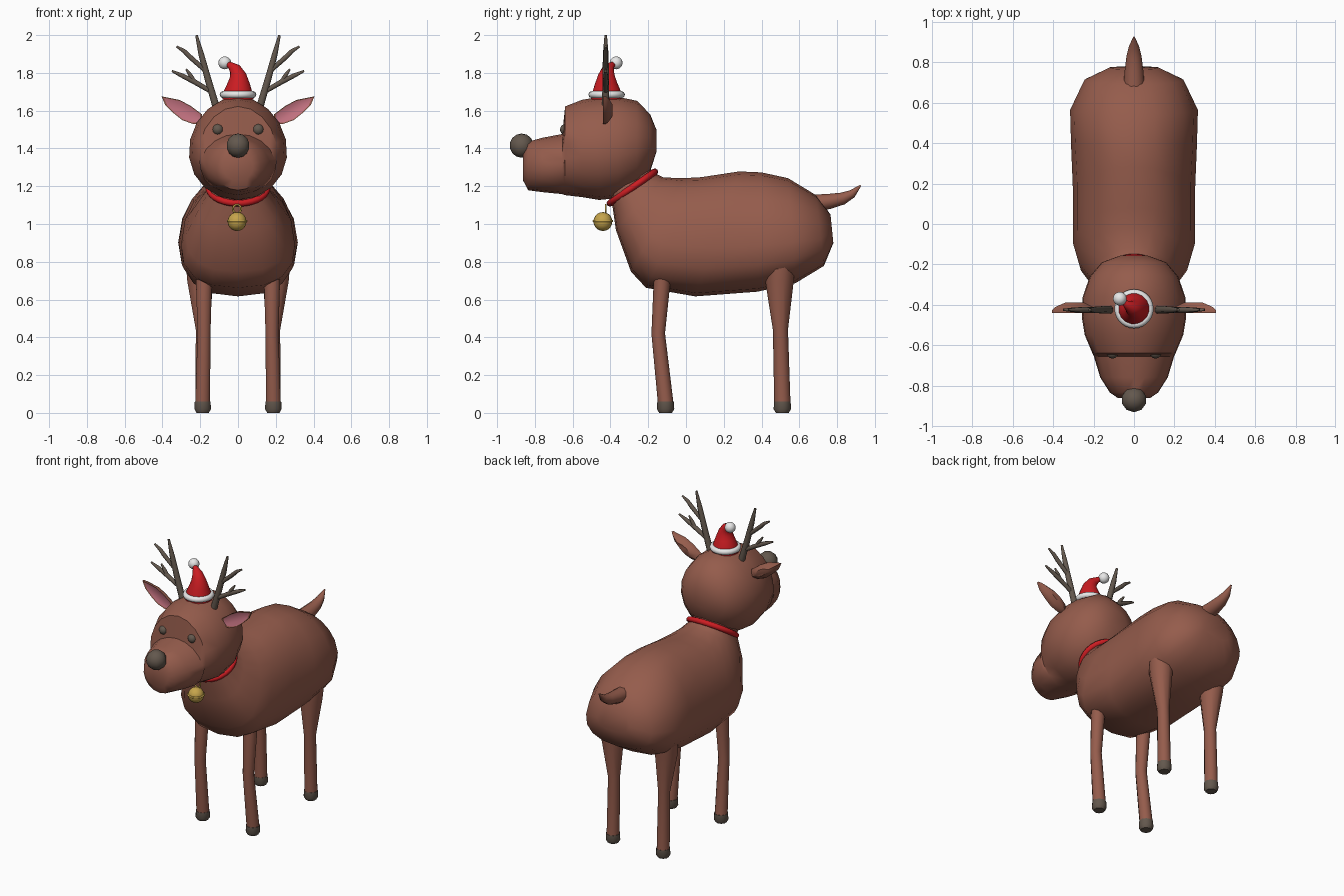
import bpy, bmesh, math
from mathutils import Vector

if "Cube" in bpy.data.objects:
    bpy.data.objects.remove(bpy.data.objects["Cube"])


def material(name, rgb):
    m = bpy.data.materials.new(name)
    m.diffuse_color = (*rgb, 1)
    m.use_nodes = True
    m.node_tree.nodes["Principled BSDF"].inputs["Base Color"].default_value = m.diffuse_color
    return m


FUR = material("brown fur", (0.30, 0.107, 0.072))
DARK = material("dark horn", (0.125, 0.097, 0.075))
RED = material("red", (0.60, 0.012, 0.016))
WHITE = material("white", (0.82, 0.82, 0.82))
GOLD = material("gold", (0.56, 0.37, 0.07))
PINK = material("pink", (0.55, 0.17, 0.22))


def finish(name, bm, mats, angle=40):
    bmesh.ops.recalc_face_normals(bm, faces=bm.faces)
    me = bpy.data.meshes.new(name)
    bm.to_mesh(me)
    bm.free()
    for m in mats:
        me.materials.append(m)
    ob = bpy.data.objects.new(name, me)
    bpy.context.collection.objects.link(ob)
    bpy.ops.object.select_all(action='DESELECT')
    ob.select_set(True)
    bpy.context.view_layer.objects.active = ob
    bpy.ops.object.shade_smooth_by_angle(angle=math.radians(angle))
    return ob


def loft(bm, rings):
    """Skin a list of equal-length point rings; returns the two caps."""
    vs = [[bm.verts.new(p) for p in r] for r in rings]
    n = len(vs[0])
    for a, b in zip(vs, vs[1:]):
        for i in range(n):
            j = (i + 1) % n
            bm.faces.new((a[i], a[j], b[j], b[i]))
    return bm.faces.new(vs[0]), bm.faces.new(vs[-1])


def side_ring(top, bottom, hw, k=0.0, e=1.0, n=18):
    """Ring spanning two (y, z) points of the side profile; k widens it low down."""
    t, b = Vector((0, *top)), Vector((0, *bottom))
    c, up, pts = (t + b) / 2, (t - b) / 2, []
    for i in range(n):
        a = math.tau * (i + 0.5) / n
        s, co = math.sin(a), math.cos(a)
        x = hw * math.copysign(abs(co) ** e, co) * (1 - k * s)
        pts.append(c + up * math.copysign(abs(s) ** e, s) * 1.01 + Vector((x, 0, 0)))
    return pts


def tube(bm, path, n=8, ref=(0, 1, 0), flat=1.0):
    """Tapered tube along (x, y, z, radius) points; flat scales it along ref."""
    pts = [Vector(p[:3]) for p in path]
    rings = []
    for i, p in enumerate(pts):
        d = (pts[min(i + 1, len(pts) - 1)] - pts[max(i - 1, 0)]).normalized()
        u = d.cross(Vector(ref)).normalized()
        v = u.cross(d)
        r = path[i][3]
        rings.append([p + (u * math.cos(a) + v * flat * math.sin(a)) * r
                      for a in (math.tau * (j + 0.5) / n for j in range(n))])
    return loft(bm, rings)


def ball(name, loc, r, mat, seg=12, rings=8):
    bm = bmesh.new()
    bmesh.ops.create_uvsphere(bm, u_segments=seg, v_segments=rings, radius=r)
    bmesh.ops.translate(bm, verts=bm.verts, vec=loc)
    return finish(name, bm, [mat])


def torus(name, loc, R, r, mat, rot=(0, 0, 0)):
    bpy.ops.mesh.primitive_torus_add(location=loc, rotation=rot, major_radius=R, minor_radius=r,
                                     major_segments=28, minor_segments=8)
    ob = bpy.context.object
    ob.name = name
    ob.data.materials.append(mat)
    bpy.ops.object.shade_smooth_by_angle(angle=math.radians(60))
    return ob


# Body with neck
bm = bmesh.new()
loft(bm, [side_ring(t, b, w, 0.2, 0.85) for t, b, w in (
    ((-0.28, 1.40), (-0.42, 1.22), 0.12), ((-0.17, 1.27), (-0.39, 1.11), 0.15),
    ((-0.12, 1.245), (-0.37, 0.97), 0.205), ((-0.02, 1.24), (-0.29, 0.75), 0.27),
    ((0.08, 1.245), (-0.21, 0.665), 0.295), ((0.28, 1.275), (0.05, 0.62), 0.295),
    ((0.40, 1.27), (0.38, 0.645), 0.305), ((0.54, 1.24), (0.58, 0.69), 0.31),
    ((0.69, 1.15), (0.73, 0.78), 0.24), ((0.765, 1.05), (0.78, 0.90), 0.12))])
finish("body", bm, [FUR], 50)

# Head with stepped muzzle
bm = bmesh.new()
loft(bm, [side_ring((y, zt), (y, zb), w, 0.06) for y, zt, zb, w in (
    (-0.157, 1.50, 1.38, 0.07), (-0.19, 1.58, 1.28, 0.16), (-0.26, 1.65, 1.19, 0.22),
    (-0.36, 1.67, 1.14, 0.255), (-0.46, 1.67, 1.13, 0.26), (-0.55, 1.655, 1.145, 0.245),
    (-0.64, 1.62, 1.155, 0.207), (-0.655, 1.475, 1.16, 0.20), (-0.76, 1.455, 1.17, 0.168),
    (-0.835, 1.435, 1.18, 0.12), (-0.862, 1.38, 1.23, 0.08))])
finish("head", bm, [FUR], 45)
ball("nose", (0, -0.87, 1.415), 0.064, DARK, 10, 7)

# Tail
bm = bmesh.new()
tube(bm, [(0, 0.68, 1.11, 0.048), (0, 0.76, 1.12, 0.042), (0, 0.83, 1.135, 0.034),
          (0, 0.88, 1.16, 0.023), (0, 0.925, 1.205, 0.004)], 10, (1, 0, 0), 1.1)
finish("tail", bm, [FUR], 50)

EAR = [(0.19, 1.58), (0.25, 1.625), (0.31, 1.657), (0.405, 1.676), (0.385, 1.63),
       (0.345, 1.59), (0.295, 1.55), (0.24, 1.53), (0.19, 1.53)]
for side, s in (("left", 1), ("right", -1)):
    # Legs: hoof end is the lowest segment
    for name, path in (
            ("front_leg", [(0.18, -0.125, 0.78, 0.044), (0.18, -0.128, 0.68, 0.044),
                           (0.18, -0.147, 0.42, 0.036), (0.187, -0.108, 0.055, 0.041)]),
            ("back_leg", [(0.205, 0.50, 0.80, 0.075), (0.20, 0.495, 0.70, 0.072),
                          (0.187, 0.50, 0.44, 0.038), (0.187, 0.51, 0.055, 0.041)])):
        bm = bmesh.new()
        tube(bm, [(s * x, y, z, r) for x, y, z, r in path], 10,
             flat=1.0 if name == "front_leg" else 1.05)
        finish(f"{side}_{name}", bm, [FUR], 50)
        x, y = s * 0.187, path[-1][1]
        bm = bmesh.new()
        tube(bm, [(x, y, 0.06, 0.044), (x, y, 0.02, 0.046), (x, y, 0.0, 0.034)], 10)
        finish(f"{side}_{name}_hoof", bm, [DARK])

    # Ear shell with a pink hollow on its front
    bm = bmesh.new()
    rings = []
    for y, f in ((-0.39, 0.45), (-0.41, 0.85), (-0.425, 1), (-0.44, 1), (-0.436, 0.88)):
        rings.append([(s * (0.29 + (x - 0.29) * f), y, 1.6 + (z - 1.6) * f) for x, z in EAR])
    loft(bm, rings)[1].material_index = 1
    finish(f"{side}_ear", bm, [FUR, PINK])

    # Antler: main beam and tines
    bm = bmesh.new()
    for path in (
            [(0.11, 1.60, 0.021), (0.16, 1.77, 0.019), (0.195, 1.90, 0.016), (0.22, 2.0, 0.007)],
            [(0.17, 1.81, 0.013), (0.255, 1.885, 0.014), (0.285, 1.915, 0.012), (0.325, 1.94, 0.006)],
            [(0.14, 1.70, 0.013), (0.235, 1.755, 0.015), (0.295, 1.785, 0.013), (0.35, 1.81, 0.006)],
            [(0.225, 1.745, 0.011), (0.25, 1.785, 0.012), (0.275, 1.82, 0.005)]):
        tube(bm, [(s * x, -0.425, z, r) for x, z, r in path], 8)
    finish(f"{side}_antler", bm, [DARK], 50)
    ball(f"{side}_eye", (s * 0.107, -0.637, 1.50), 0.03, DARK)

# Hat: bent cone, trim and pompom
bm = bmesh.new()
tube(bm, [(0, -0.42, 1.66, 0.085), (0, -0.42, 1.70, 0.077), (0.003, -0.422, 1.745, 0.06),
          (0, -0.42, 1.785, 0.045), (-0.015, -0.412, 1.82, 0.032),
          (-0.04, -0.395, 1.84, 0.018), (-0.065, -0.375, 1.85, 0.01)], 16)
finish("hat", bm, [RED], 60)
torus("hat_trim", (0, -0.42, 1.685), 0.078, 0.019, WHITE)
ball("hat_pompom", (-0.07, -0.37, 1.853), 0.034, WHITE, 16, 10)

# Collar and bell
torus("collar", (0, -0.284, 1.193), 0.145, 0.018, RED, (math.radians(35), 0, 0)).scale.x = 1.06
ball("bell", (-0.005, -0.44, 1.013), 0.05, GOLD, 16, 10)
torus("bell_band", (-0.005, -0.44, 1.016), 0.049, 0.006, GOLD)
torus("bell_loop", (-0.005, -0.425, 1.08), 0.022, 0.005, GOLD, (math.radians(90), 0, 0))
